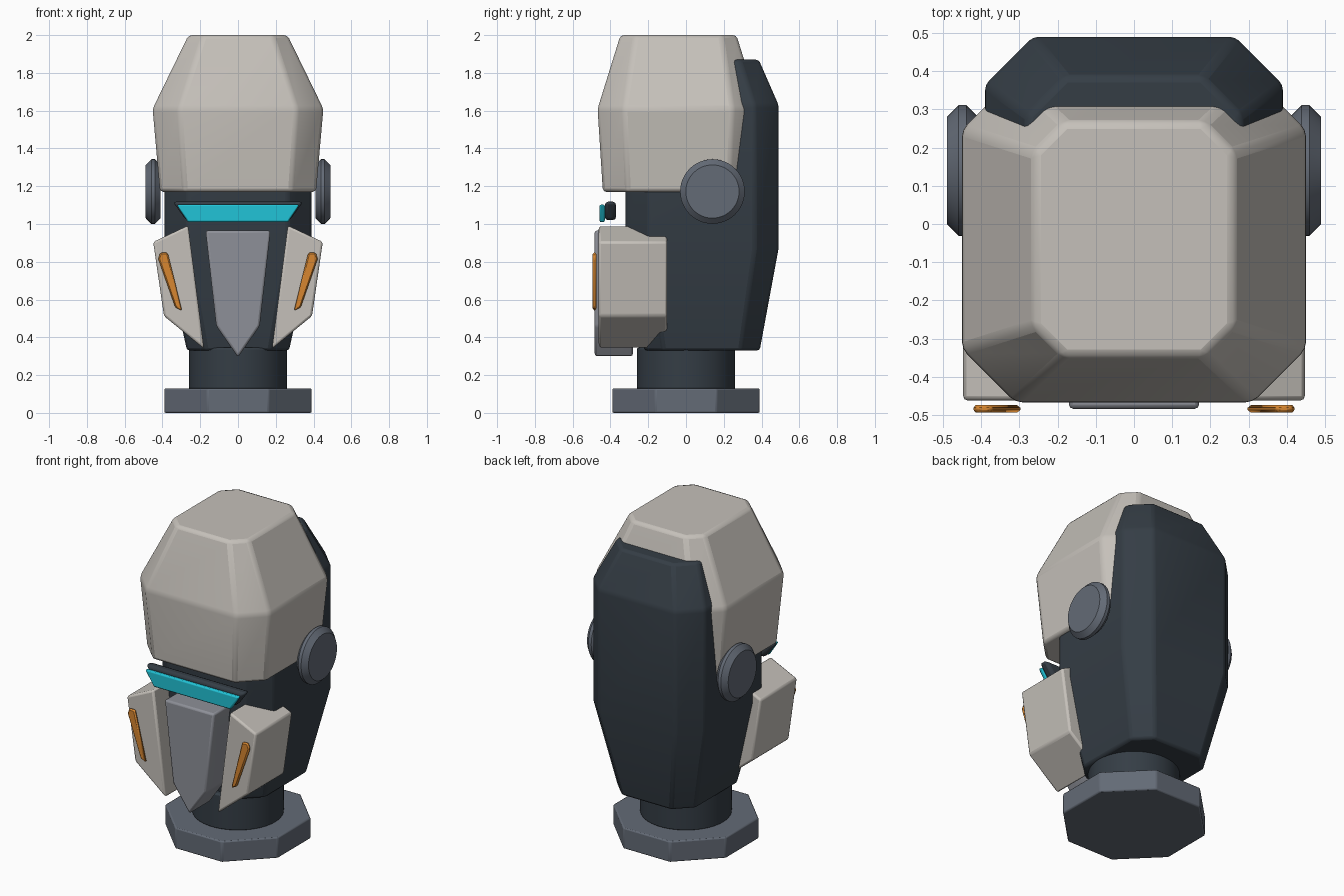
import bpy, bmesh, math
from mathutils import Matrix

if "Cube" in bpy.data.objects:
    bpy.data.objects.remove(bpy.data.objects["Cube"])


def material(name, rgb):
    m = bpy.data.materials.new(name)
    m.diffuse_color = (*rgb, 1)
    m.use_nodes = True
    m.node_tree.nodes["Principled BSDF"].inputs["Base Color"].default_value = m.diffuse_color
    return m


SHELL = material("warm light grey", (0.56, 0.53, 0.49))
DARK = material("dark slate", (0.035, 0.047, 0.06))
STEEL = material("steel grey", (0.125, 0.145, 0.18))
PLATE = material("mid grey", (0.27, 0.28, 0.315))
TEAL = material("teal glow", (0.015, 0.55, 0.68))
ORANGE = material("orange", (0.68, 0.24, 0.03))


def finish(name, bm, mat, bevel, segments=2):
    bmesh.ops.recalc_face_normals(bm, faces=bm.faces)
    mesh = bpy.data.meshes.new(name)
    bm.to_mesh(mesh)
    bm.free()
    mesh.materials.append(mat)
    ob = bpy.data.objects.new(name, mesh)
    bpy.context.collection.objects.link(ob)
    if bevel:
        b = ob.modifiers.new("bevel", 'BEVEL')
        b.width, b.segments = bevel, segments
        b.limit_method, b.angle_limit = 'ANGLE', math.radians(20)
    bpy.ops.object.select_all(action='DESELECT')
    bpy.context.view_layer.objects.active = ob
    ob.select_set(True)
    bpy.ops.object.shade_smooth_by_angle(angle=math.radians(30))
    return ob


def loft(name, cy, levels, mat, bevel):
    """Stack chamfered rectangles: (z, half x, half y, chamfer)."""
    bm = bmesh.new()
    rings = []
    for z, hx, hy, c in levels:
        quarter = [(hx, hy - c), (hx - c, hy)]
        pts = quarter + [(-x, y) for x, y in quarter[::-1]]
        pts += [(-x, -y) for x, y in pts]
        rings.append([bm.verts.new((x, cy + y, z)) for x, y in pts])
    for a, b in zip(rings, rings[1:]):
        for i in range(8):
            j = (i + 1) % 8
            bm.faces.new((a[i], a[j], b[j], b[i]))
    bm.faces.new(rings[0])
    bm.faces.new(rings[-1])
    return finish(name, bm, mat, bevel)


def slab(name, pts, y0, y1, mat, bevel, side=1, segments=2):
    """Extrude a front outline from y0 to y1."""
    bm = bmesh.new()
    f = bm.faces.new([bm.verts.new((side * x, y0, z)) for x, z in pts])
    ext = bmesh.ops.extrude_face_region(bm, geom=[f])
    for v in ext["geom"]:
        if isinstance(v, bmesh.types.BMVert):
            v.co.y = y1
    return finish(name, bm, mat, bevel, segments)


def cylinder(name, radius, depth, sides, matrix, mat, bevel, segments=1):
    bm = bmesh.new()
    bmesh.ops.create_cone(bm, cap_ends=True, segments=sides, radius1=radius,
                          radius2=radius, depth=depth, matrix=matrix)
    return finish(name, bm, mat, bevel, segments)


# Stand: octagonal base and round neck
cylinder("base", 0.39 / math.cos(math.pi / 8), 0.13, 8,
         Matrix.Translation((0, 0, 0.065)) @ Matrix.Rotation(math.pi / 8, 4, 'Z'),
         STEEL, 0.008, 2)
cylinder("neck", 0.26, 0.22, 48, Matrix.Translation((0, 0, 0.235)), DARK, 0.01, 2)

# Inner head and outer helmet shell
loft("inner_head", 0.085, [(0.33, 0.27, 0.305, 0.10), (0.87, 0.39, 0.405, 0.125),
                           (1.63, 0.39, 0.405, 0.125), (1.87, 0.28, 0.30, 0.10)],
     DARK, 0.015)
loft("helmet_shell", -0.04, [(1.17, 0.413, 0.40, 0.13), (1.61, 0.452, 0.428, 0.14),
                             (2.0, 0.262, 0.307, 0.08)], SHELL, 0.018)

# Visor frame and glowing strip
slab("visor_frame", [(-0.345, 1.118), (0.345, 1.118), (0.275, 1.02), (-0.275, 1.02)],
     -0.43, -0.37, DARK, 0.018)
slab("visor_strip", [(-0.325, 1.102), (0.325, 1.102), (0.265, 1.01), (-0.265, 1.01)],
     -0.458, -0.43, TEAL, 0.008)

# Central face plate
slab("face_plate", [(-0.172, 0.965), (0.172, 0.965), (0.115, 0.46),
                    (0, 0.295), (-0.115, 0.46)], -0.484, -0.28, PLATE, 0.012)

# Mirrored parts: cheek guards, accent strips and ear discs
for side, tag in ((-1, "left"), (1, "right")):
    slab("cheek_guard_" + tag, [(0.264, 0.992), (0.449, 0.905), (0.392, 0.513),
                                (0.18, 0.34)], -0.462, -0.10, SHELL, 0.012, side)
    slab("accent_strip_" + tag, [(0.372, 0.848), (0.412, 0.848), (0.422, 0.815),
                                 (0.332, 0.558), (0.296, 0.54)],
         -0.494, -0.474, ORANGE, 0.007, side, 1)
    cylinder("ear_disc_" + tag, 0.171, 0.08, 48,
             Matrix.Translation((side * 0.449, 0.14, 1.172))
             @ Matrix.Rotation(math.pi / 2, 4, 'Y'), STEEL, 0.03)
